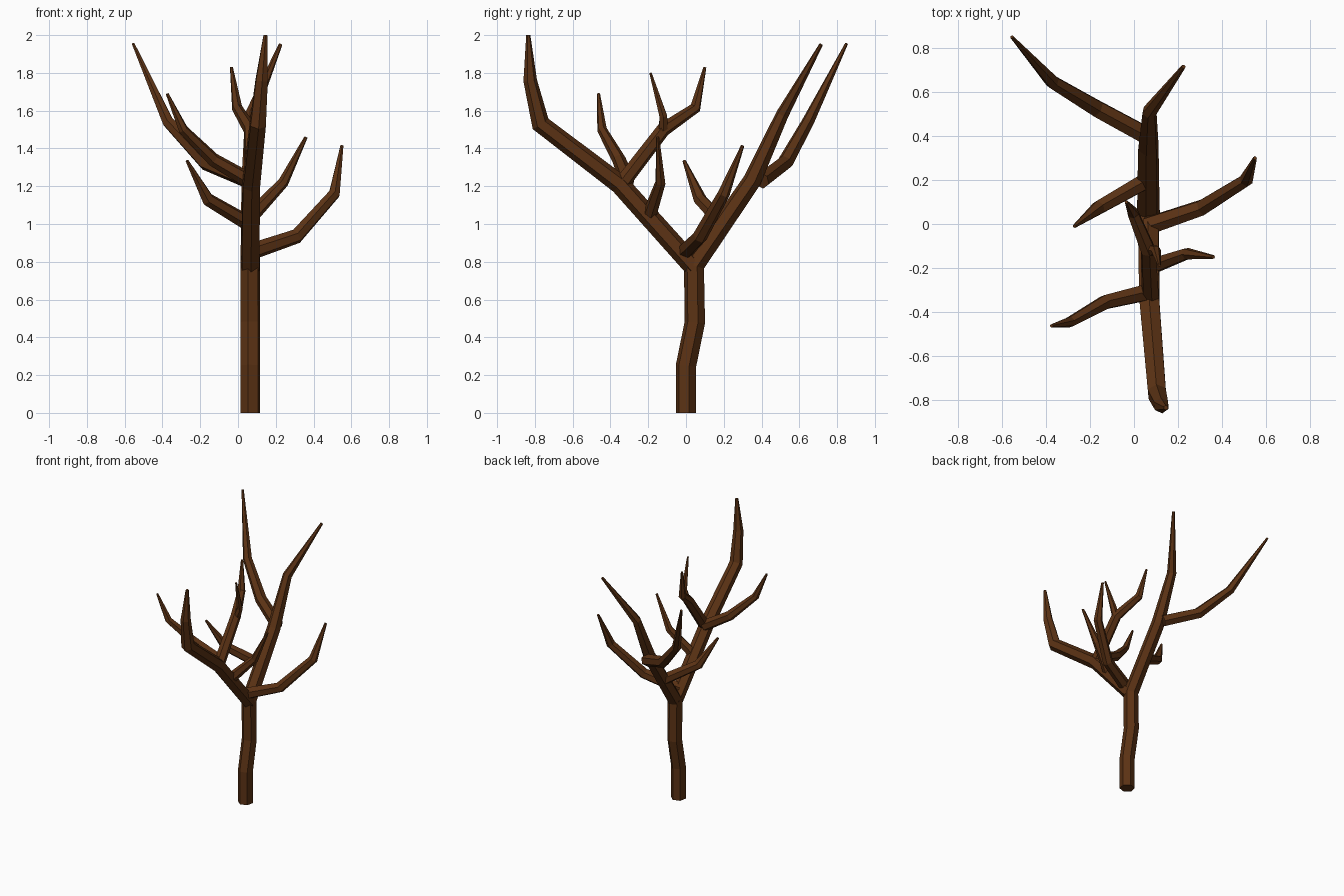
import bpy
import bmesh
import math
from mathutils import Vector

cube = bpy.data.objects.get("Cube")
if cube:
    bpy.data.objects.remove(cube, do_unlink=True)

# Single bark colour
bark = bpy.data.materials.new("brown_bark")
bark.use_nodes = True
colour = (0.105, 0.032, 0.007, 1)
bark.diffuse_color = colour
bark.node_tree.nodes["Principled BSDF"].inputs["Base Color"].default_value = colour
bark.node_tree.nodes["Principled BSDF"].inputs["Roughness"].default_value = 0.9

SIDES = 6


def limb(name, *path):
    """Tapered six-sided limb through (x, y, z, radius) points, mitred at bends."""
    pts = [Vector(p[:3]) for p in path]
    steps = [(b - a).normalized() for a, b in zip(pts, pts[1:])]
    span = pts[-1] - pts[0]
    side = span.cross(Vector((0, 0, 1))).normalized()
    bm = bmesh.new()
    rings = []
    for i, p in enumerate(pts):
        before, after = steps[max(i - 1, 0)], steps[min(i, len(steps) - 1)]
        along = (before + after).normalized()
        u = (side - along * side.dot(along)).normalized()
        w = along.cross(u) / max(along.dot(after), 0.7)
        ring = []
        for k in range(SIDES):
            a = math.tau * k / SIDES
            ring.append(bm.verts.new(p + path[i][3] * (w * math.cos(a) + u * math.sin(a))))
        rings.append(ring)
    for lower, upper in zip(rings, rings[1:]):
        for k in range(SIDES):
            n = (k + 1) % SIDES
            bm.faces.new((lower[k], lower[n], upper[n], upper[k]))
    bm.faces.new(rings[0])
    bm.faces.new(rings[-1])
    bmesh.ops.recalc_face_normals(bm, faces=bm.faces)
    mesh = bpy.data.meshes.new(name)
    bm.to_mesh(mesh)
    bm.free()
    mesh.materials.append(bark)
    obj = bpy.data.objects.new(name, mesh)
    bpy.context.collection.objects.link(obj)


# Trunk running on into the rear limb
limb("trunk", (.065, 0, 0, .055), (.065, 0, .25, .055), (.065, .047, .48, .055),
     (.065, .042, .78, .054), (.065, .35, 1.23, .049), (.07, .51, 1.58, .034),
     (.225, .715, 1.95, .01))

# Front limb
limb("front_limb", (.065, .045, .77, .054), (.07, -.35, 1.21, .052),
     (.105, -.77, 1.53, .047), (.125, -.825, 1.76, .036), (.145, -.835, 2, .011))

# Branches on the rear limb
limb("rear_long_branch", (.06, .4, 1.23, .045), (-.17, .525, 1.325, .042),
     (-.37, .645, 1.54, .033), (-.555, .85, 1.955, .008))
limb("rear_short_branch", (.06, .2, 1, .042), (-.16, .075, 1.13, .035),
     (-.27, -.01, 1.335, .009))

# Branches on the front limb
limb("left_low_branch", (.06, -.01, .85, .045), (.31, .075, .935, .039),
     (.51, .2, 1.16, .032), (.55, .3, 1.415, .009))
limb("left_upper_branch", (.06, -.2, 1.03, .04), (.24, -.135, 1.22, .028),
     (.36, -.15, 1.46, .009))
limb("right_upper_branch", (.06, -.31, 1.23, .042), (-.13, -.355, 1.34, .036),
     (-.29, -.445, 1.5, .026), (-.375, -.463, 1.69, .008))
limb("inner_branch", (.075, -.35, 1.2, .042), (.065, -.12, 1.5, .037),
     (-.005, .05, 1.615, .028), (-.035, .1, 1.83, .008))
limb("inner_twig", (.075, -.12, 1.5, .027), (.1, -.12, 1.57, .023),
     (.115, -.188, 1.8, .007))
